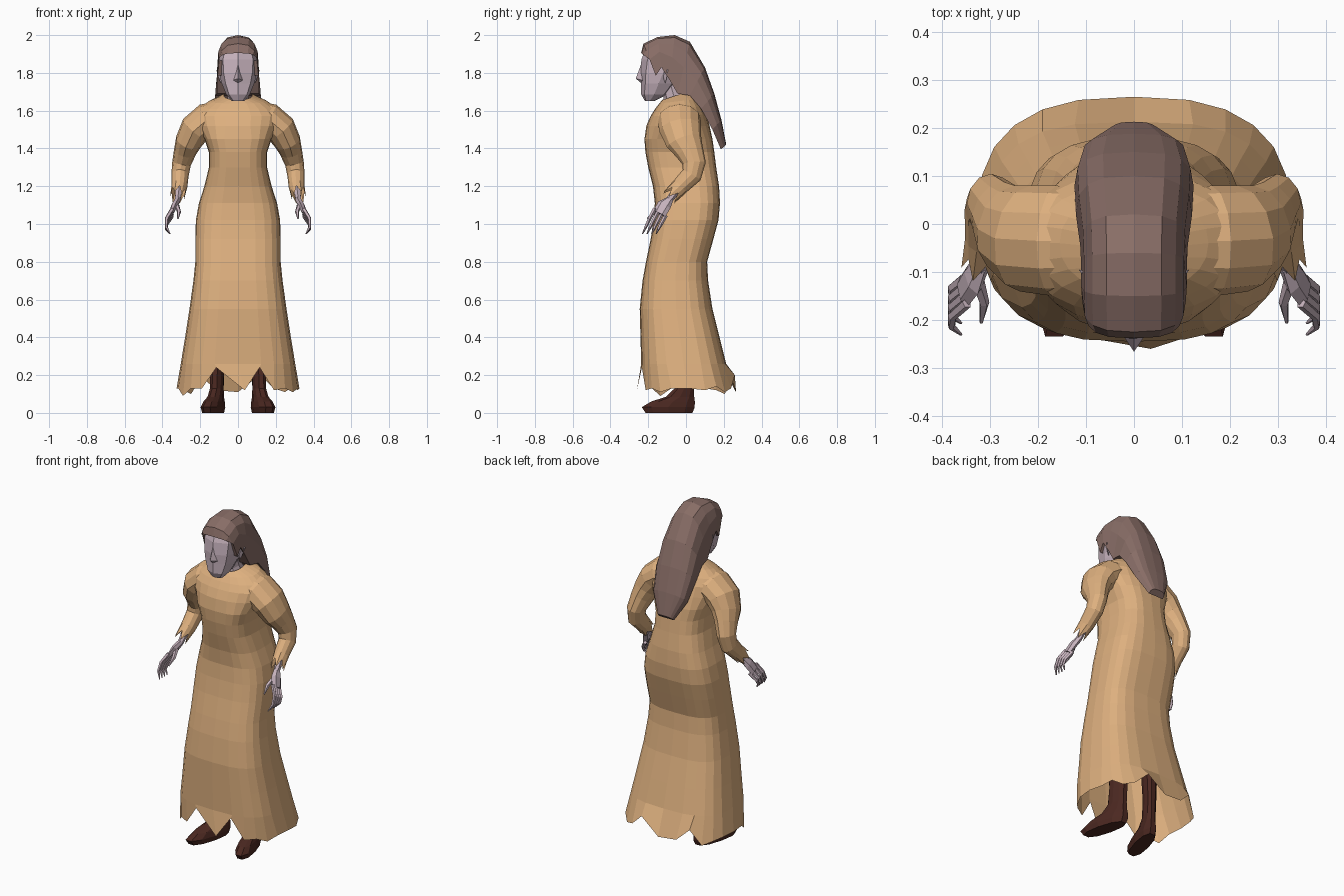
import bpy, math
from mathutils import Vector


def material(name, rgb):
    m = bpy.data.materials.new(name)
    m.diffuse_color = (*rgb, 1)
    return m


ROBE = material("tan cloth", (0.73, 0.435, 0.212))
SKIN = material("pale skin", (0.57, 0.45, 0.51))
HAIR = material("brown hair", (0.25, 0.155, 0.135))
BOOT = material("dark leather", (0.07, 0.021, 0.015))


def make(name, verts, faces, mat):
    me = bpy.data.meshes.new(name)
    me.from_pydata([tuple(v) for v in verts], [], faces)
    me.materials.append(mat)
    ob = bpy.data.objects.new(name, me)
    bpy.context.collection.objects.link(ob)
    bpy.context.view_layer.objects.active = ob
    bpy.ops.object.mode_set(mode='EDIT')
    bpy.ops.mesh.select_all(action='SELECT')
    bpy.ops.mesh.normals_make_consistent(inside=False)
    bpy.ops.object.mode_set(mode='OBJECT')
    return ob


def skin_rings(name, rings, mat, cap0=False, cap1=False):
    """Bridge rings that have equal point counts."""
    n = len(rings[0])
    verts = [v for r in rings for v in r]
    faces = [(a * n + i, a * n + (i + 1) % n, (a + 1) * n + (i + 1) % n, (a + 1) * n + i)
             for a in range(len(rings) - 1) for i in range(n)]
    if cap0:
        faces.append(tuple(range(n)))
    if cap1:
        faces.append(tuple(range(len(verts) - n, len(verts))))
    return make(name, verts, faces, mat)


def spow(v, e):
    return math.copysign(abs(v) ** e, v)


def oval(z, yf, yb, hw, n, power=2.0, tilt=0.0):
    """Horizontal superellipse ring."""
    pts = []
    for k in range(n):
        a = 2 * math.pi * k / n
        x = hw * spow(math.cos(a), 2 / power)
        y = (yf + yb) / 2 + (yb - yf) / 2 * spow(math.sin(a), 2 / power)
        pts.append(Vector((x, y, z + tilt * (y - (yf + yb) / 2))))
    return pts


def tube(name, path, radii, mat, n=6, side=1, jag=0.0, caps=(True, True)):
    """Sweep an oval along a path; side=-1 mirrors it in x."""
    p = [Vector(q) for q in path]
    rings = []
    for i, c in enumerate(p):
        t = (p[min(i + 1, len(p) - 1)] - p[max(i - 1, 0)]).normalized()
        u = (Vector((0, 1, 0)) - t * t.y).normalized()
        v = t.cross(u)
        ra, rb = radii[i]
        ring = []
        for k in range(n):
            a = 2 * math.pi * k / n
            q = c + u * ra * math.cos(a) + v * rb * math.sin(a)
            if jag and i == len(p) - 1:
                q += t * jag * (1 if k % 2 else -0.6)
            ring.append(Vector((q.x * side, q.y, q.z)))
        rings.append(ring)
    return skin_rings(name, rings, mat, *caps)


# Robe body: z, front y, back y, half width
rows = [(0.26, -0.237, 0.213, 0.303), (0.40, -0.241, 0.178, 0.28), (0.55, -0.245, 0.14, 0.257),
        (0.70, -0.23, 0.117, 0.236), (0.80, -0.212, 0.112, 0.226), (0.92, -0.187, 0.145, 0.226),
        (1.02, -0.172, 0.172, 0.223), (1.11, -0.165, 0.18, 0.207), (1.20, -0.175, 0.175, 0.178),
        (1.30, -0.20, 0.16, 0.154), (1.38, -0.215, 0.15, 0.154), (1.45, -0.22, 0.14, 0.178)]
shoulders = [(1.52, -0.210, 0.125, 0.225, 0), (1.575, -0.188, 0.105, 0.235, 0.03),
             (1.615, -0.165, 0.085, 0.205, 0.06), (1.65, -0.142, 0.062, 0.155, 0.12),
             (1.682, -0.125, 0.03, 0.075, 0.32)]
hem_z = [0.13, 0.12, 0.14, 0.11, 0.13, 0.20, 0.11, 0.12, 0.19, 0.10, 0.12, 0.13,
         0.13, 0.13, 0.09, 0.13, 0.13, 0.24, 0.12, 0.24, 0.12, 0.13, 0.11, 0.13]
hem = oval(0.1, -0.24, 0.265, 0.325, 24, 2.6)
for v, z in zip(hem, hem_z):
    v.z = z
hem[18] += Vector((0.035, -0.02, 0))
rings = [hem] + [oval(*r, 24, 3.0) for r in rows] + [oval(*r[:4], 24, 2.2, r[4]) for r in shoulders]
skin_rings("robe", rings, ROBE)

# Sleeves, arms, hands, boots on each side
for s, tag in ((1, "left"), (-1, "right")):
    tube(tag + "_sleeve",
         [(0.10, -0.035, 1.56), (0.165, -0.035, 1.55), (0.226, -0.03, 1.502), (0.262, -0.01, 1.435),
          (0.28, 0.018, 1.385), (0.299, 0.043, 1.32), (0.307, 0.03, 1.26), (0.31, -0.03, 1.20),
          (0.318, -0.07, 1.16)],
         [(0.11, 0.09), (0.115, 0.09), (0.112, 0.084), (0.096, 0.071), (0.076, 0.06),
          (0.062, 0.05), (0.055, 0.046), (0.046, 0.042), (0.045, 0.038)],
         ROBE, n=12, side=s, jag=0.03, caps=(False, False))
    tube(tag + "_forearm", [(0.31, 0.01, 1.25), (0.313, -0.05, 1.18), (0.32, -0.09, 1.125)],
         [(0.024, 0.024), (0.021, 0.02), (0.019, 0.016)], SKIN, side=s)
    tube(tag + "_palm", [(0.318, -0.085, 1.13), (0.335, -0.115, 1.10), (0.355, -0.142, 1.055)],
         [(0.02, 0.017), (0.038, 0.018), (0.036, 0.013)], SKIN, side=s)
    for i in range(4):
        tube(f"{tag}_finger_{i + 1}",
             [(0.348, -0.165 + 0.019 * i, 1.08 - 0.012 * i), (0.378, -0.192 + 0.02 * i, 1.03 - 0.01 * i),
              (0.38, -0.213 + 0.022 * i, 0.985 - 0.004 * i), (0.36, -0.23 + 0.024 * i, 0.948)],
             [(0.011, 0.011), (0.010, 0.010), (0.008, 0.008), (0.003, 0.003)], SKIN, n=5, side=s)
    tube(tag + "_thumb", [(0.325, -0.12, 1.10), (0.312, -0.165, 1.065), (0.318, -0.205, 1.03)],
         [(0.014, 0.014), (0.011, 0.011), (0.004, 0.004)], SKIN, n=5, side=s)
    boot = [oval(*r, 10, 2.3) for r in
            [(0.0, -0.22, 0.04, 0.046), (0.03, -0.24, 0.052, 0.052), (0.06, -0.19, 0.052, 0.046),
             (0.085, -0.11, 0.047, 0.038), (0.13, -0.062, 0.045, 0.034), (0.24, -0.05, 0.05, 0.036),
             (0.42, -0.06, 0.05, 0.045)]]
    for r in boot:
        for v in r:
            v.x = s * (v.x + 0.115 - 0.24 * (v.y + 0.02))
    skin_rings(tag + "_boot", boot, BOOT, True, True)
    # Ear
    make(tag + "_ear", [(s * 0.088, -0.135, 1.81), (s * 0.088, -0.10, 1.83), (s * 0.088, -0.11, 1.745),
                        (s * 0.115, -0.095, 1.815), (s * 0.098, -0.105, 1.76)],
         [(0, 1, 3), (0, 3, 4), (0, 4, 2), (1, 2, 4, 3)], SKIN)

# Head with a ridged face, neck and nose
face = [(1.652, -0.218, -0.165, 0.034), (1.685, -0.237, -0.10, 0.062), (1.745, -0.238, -0.05, 0.087),
        (1.80, -0.242, 0.0, 0.1), (1.87, -0.236, 0.03, 0.105), (1.93, -0.215, 0.03, 0.09)]
skin_rings("head", [oval(*r, 8, 2.5) for r in face], SKIN, True, True)
tube("neck", [(0, -0.05, 1.62), (0, -0.065, 1.68), (0, -0.09, 1.77)],
     [(0.075, 0.07), (0.055, 0.052), (0.05, 0.048)], SKIN, n=8)
make("nose", [(0, -0.236, 1.85), (0, -0.266, 1.77), (0.028, -0.225, 1.76), (-0.028, -0.225, 1.76),
              (0, -0.236, 1.745), (0, -0.20, 1.79)],
     [(0, 1, 2), (0, 3, 1), (1, 4, 2), (1, 3, 4), (0, 2, 5), (0, 5, 3), (4, 5, 2), (4, 3, 5)], SKIN)

# Hair: crown y, z; lower edge y, z; half width
locks = [(-0.238, 1.905, -0.185, 1.865, 0.1), (-0.225, 1.955, -0.16, 1.785, 0.108),
         (-0.15, 1.99, -0.13, 1.83, 0.11), (-0.06, 2.0, -0.085, 1.76, 0.11),
         (0.02, 1.965, -0.045, 1.69, 0.112), (0.10, 1.83, 0.02, 1.68, 0.121),
         (0.15, 1.69, 0.08, 1.61, 0.124), (0.188, 1.55, 0.14, 1.50, 0.108),
         (0.213, 1.42, 0.185, 1.395, 0.05)]
arches = []
for ty, tz, by, bz, hw in locks:
    arch = []
    for k in range(9):
        a = math.pi * k / 8
        h = math.sin(a) ** 0.7
        arch.append((hw * spow(math.cos(a), 0.68), by + (ty - by) * h, bz + (tz - bz) * h))
    arches.append(arch)
skin_rings("hair", arches, HAIR, False, True)
